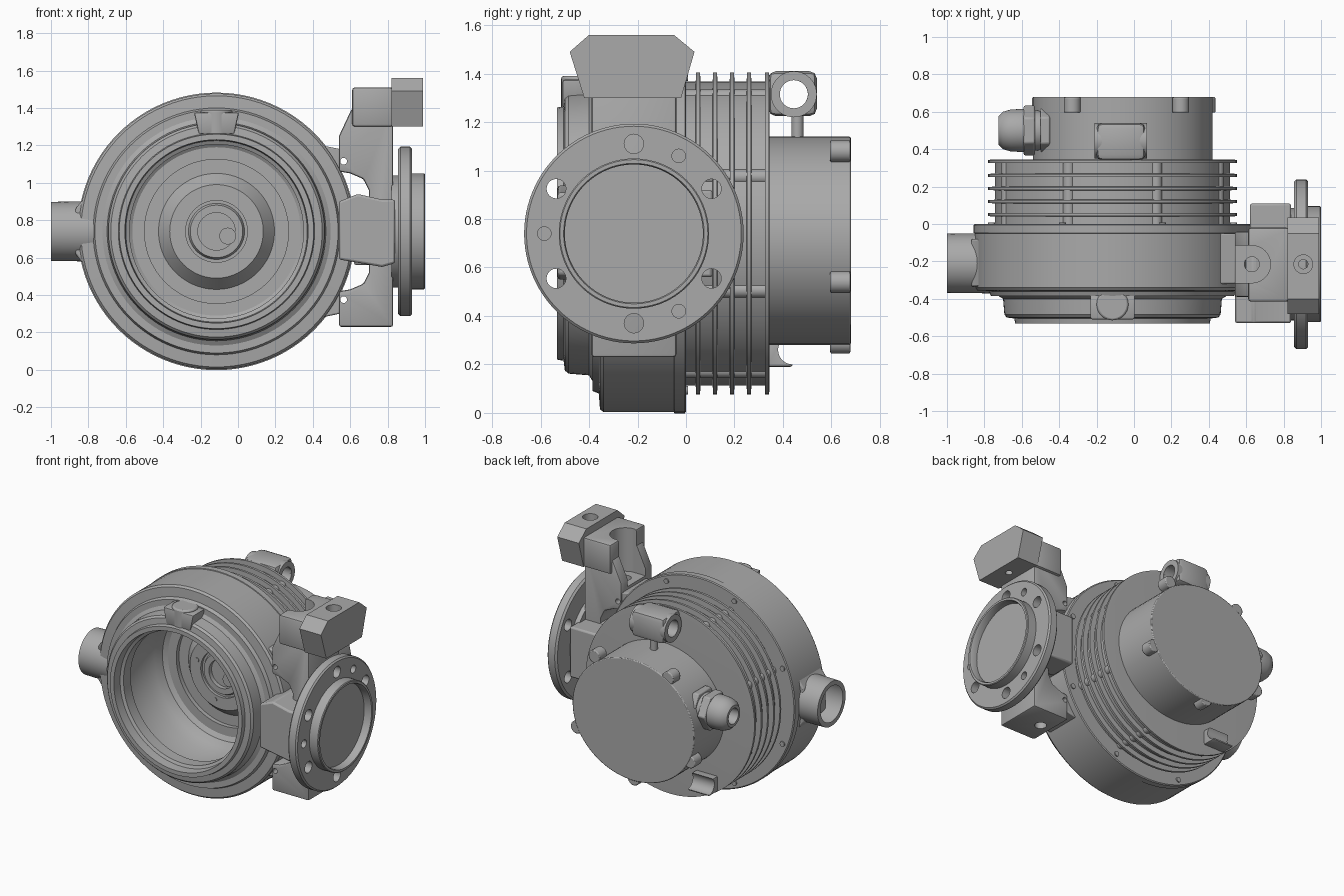
import bpy, bmesh, math
from mathutils import Vector

cube = bpy.data.objects.get("Cube")
if cube:
    bpy.data.objects.remove(cube, do_unlink=True)

grey = bpy.data.materials.new("cast_metal_grey")
grey.use_nodes = True
COL = (0.4, 0.4, 0.4, 1)
grey.diffuse_color = COL
grey.node_tree.nodes["Principled BSDF"].inputs["Base Color"].default_value = COL

parts = []
CX, CZ = -0.115, 0.74      # main axis
FY = -0.215                # side nozzle axis


def place(axis, u, v, a):
    """u, v are the two cross-section axes, a runs along the named axis."""
    return Vector({"x": (a, u, v), "y": (u, a, v), "z": (u, v, a)}[axis])


def finish(name, bm, bevel=0.0):
    bmesh.ops.recalc_face_normals(bm, faces=bm.faces)
    me = bpy.data.meshes.new(name)
    bm.to_mesh(me)
    bm.free()
    me.materials.append(grey)
    ob = bpy.data.objects.new(name, me)
    bpy.context.collection.objects.link(ob)
    parts.append(ob)
    if bevel:
        mod = ob.modifiers.new("soft_edges", "BEVEL")
        mod.width, mod.segments, mod.limit_method = bevel, 2, "ANGLE"
    return ob


def prism(name, pts, axis, a, b, bevel=0.0):
    bm = bmesh.new()
    lo = [bm.verts.new(place(axis, u, v, a)) for u, v in pts]
    hi = [bm.verts.new(place(axis, u, v, b)) for u, v in pts]
    bm.faces.new(lo)
    bm.faces.new(hi[::-1])
    for i in range(len(pts)):
        j = (i + 1) % len(pts)
        bm.faces.new((lo[i], lo[j], hi[j], hi[i]))
    return finish(name, bm, bevel)


def box(name, x, y, z, bevel=0.0):
    return prism(name, [(x[0], y[0]), (x[1], y[0]), (x[1], y[1]), (x[0], y[1])],
                 "z", z[0], z[1], bevel)


def ring(u, v, r, n=32, rv=None):
    return [(u + r * math.cos(t), v + (rv or r) * math.sin(t))
            for t in (2 * math.pi * i / n for i in range(n))]


def rod(name, axis, u, v, r, a, b, n=32, bevel=0.0):
    return prism(name, ring(u, v, r, n), axis, a, b, bevel)


def lathe(name, profile, axis, u, v, closed=False, n=96):
    """profile: (radius, position along axis)"""
    bm = bmesh.new()
    vs = [bm.verts.new(place(axis, u + r, v, a)) for r, a in profile]
    es = [bm.edges.new(p) for p in zip(vs, vs[1:])]
    if closed:
        es.append(bm.edges.new((vs[-1], vs[0])))
    bmesh.ops.spin(bm, geom=vs + es, cent=place(axis, u, v, 0), axis=place(axis, 0, 0, 1),
                   angle=2 * math.pi, steps=n)
    bmesh.ops.remove_doubles(bm, verts=bm.verts, dist=1e-5)
    return finish(name, bm)


def cut(ob, *cutters):
    for c in cutters:
        mod = ob.modifiers.new("cut", "BOOLEAN")
        mod.operation, mod.object, mod.solver = "DIFFERENCE", c, "EXACT"
    dg = bpy.context.evaluated_depsgraph_get()
    dg.update()
    me = bpy.data.meshes.new_from_object(ob.evaluated_get(dg))
    ob.modifiers.clear()
    ob.data = me
    for c in cutters:
        parts.remove(c)
        bpy.data.objects.remove(c, do_unlink=True)


# Pump casing: stepped shell with open front chamber
lathe("pump_casing", [
    (0, 0.01), (0.1, 0.01), (0.1, -0.02), (0.14, -0.02), (0.15, 0), (0.165, 0),
    (0.165, -0.02), (0.25, -0.02), (0.31, 0.05), (0.385, 0.05), (0.385, 0.02),
    (0.45, 0.02), (0.48, 0), (0.5, -0.06), (0.53, -0.12), (0.53, -0.35), (0.5, -0.38),
    (0.465, -0.38), (0.465, -0.46), (0.485, -0.47), (0.49, -0.533), (0.52, -0.533),
    (0.525, -0.505), (0.565, -0.5), (0.578, -0.485), (0.585, -0.4), (0.61, -0.385),
    (0.65, -0.385), (0.66, -0.36), (0.725, -0.355), (0.737, -0.34), (0.737, -0.05),
    (0.742, -0.048), (0.742, -0.005), (0.735, 0), (0.55, 0), (0.55, 0.12), (0, 0.12)],
    "y", CX, CZ)
rod("shaft_socket", "y", -0.055, 0.715, 0.045, -0.03, 0.03, 24)
for k in range(4):
    t = math.radians(75 + 90 * k)
    rod("hub_screw", "y", CX + 0.2 * math.cos(t), CZ + 0.2 * math.sin(t), 0.015, -0.024, 0, 16)

# Front vent boss
vent = prism("vent_boss", [(-0.235, 1.375), (0.005, 1.375), (-0.02, 1.26), (-0.21, 1.26)],
             "y", -0.51, -0.37, 0.01)
cut(vent, rod("cutter", "z", CX, -0.455, 0.02, 1.3, 1.5, 16))
rod("vent_boss_root", "z", CX, -0.43, 0.085, 1.25, 1.39, 32, 0.01)

# Finned motor housing, hollow at the front around the chamber
fins = [(0, 0.13), (0.56, 0.13), (0.56, 0), (0.628, 0)]
for y in (0.05, 0.12, 0.19, 0.26, 0.335):
    fins += [(0.628, y - 0.01), (0.665, y - 0.008), (0.665, y + 0.008), (0.628, y + 0.01)]
lathe("finned_housing", fins + [(0, 0.345)], "y", CX, CZ)
for k in range(8):
    t = math.radians(22.5 + 45 * k)
    c, s = math.cos(t), math.sin(t)
    rod("fin_boss", "y", CX + 0.61 * c, CZ + 0.61 * s, 0.032, 0, 0.34, 20)
    rod("casing_bolt", "y", CX + 0.7 * c, CZ + 0.7 * s, 0.018, -0.01, 0.008, 16)

# Rear electronics cover with screw tabs
prism("rear_cover", ring(-0.06, 0.71, 0.48, 80, 0.43), "y", 0.33, 0.68, 0.006)
for x, z in ((0.25, 1.08), (0.39, 0.54), (-0.06, 0.29), (-0.33, 1.08), (-0.5, 0.53)):
    rod("cover_tab", "y", x, z, 0.045, 0.595, 0.678, 24, 0.006)

# Lifting lug with through hole and its bolt
lug = box("lifting_lug", (-0.2, 0.06), (0.34, 0.54), (1.225, 1.41), 0.03)
cut(lug, rod("cutter", "x", 0.445, 1.315, 0.058, -0.4, 0.3))
lathe("lug_collar", [(0.058, -0.21), (0.095, -0.21), (0.095, 0.07), (0.058, 0.07)],
      "x", 0.445, 1.315, True, 40)
rod("lug_bolt", "z", -0.07, 0.46, 0.025, 1.1, 1.24, 20)

# Lower cable saddle
saddle = box("cable_saddle", (-0.49, -0.32), (0.33, 0.44), (0.19, 0.3), 0.01)
cut(saddle, rod("cutter", "x", 0.44, 0.26, 0.06, -0.6, -0.2))

# Cable gland: two hex nuts and a domed sleeve
for a, b, r in ((-0.5, -0.45, 0.14), (-0.59, -0.53, 0.135)):
    rod("gland_nut", "x", 0.5, 0.85, r, a, b, 6, 0.008)
lathe("gland_sleeve", [(0, -0.45), (0.1, -0.45), (0.115, -0.6), (0.112, -0.66), (0.1, -0.7),
                       (0.075, -0.725), (0.055, -0.725), (0.05, -0.6), (0, -0.6)],
      "x", 0.5, 0.85, n=48)
rod("gland_stub", "x", 0.5, 0.85, 0.1, -0.46, -0.3)

# Outlet pipe with a flared root
lathe("outlet_pipe", [(0.125, -1), (0.158, -1), (0.161, -0.75), (0, -0.75), (0, -0.8),
                      (0.125, -0.8)], "x", -0.21, CZ, n=64)
prism("outlet_root", [(-0.87, 0.62), (-0.83, 0.57), (-0.8, 0.51), (-0.73, 0.51),
                      (-0.73, 0.97), (-0.8, 0.97), (-0.83, 0.91), (-0.87, 0.86)],
      "y", -0.335, -0.08, 0.01)

# Side flange with raised rim, drilled on a bolt circle
flange = lathe("side_flange", [(0, 0.82), (0.3, 0.82), (0.3, 0.855), (0.44, 0.855), (0.453, 0.868),
                               (0.453, 0.92), (0.443, 0.93), (0.31, 0.93), (0.31, 0.995),
                               (0.305, 1), (0.29, 1), (0.285, 0.99), (0.285, 0.945), (0, 0.945)],
               "x", FY, CZ)
holes = [(30 + 60 * k, 0.04, 0.8) for k in range(6)] + [(a, 0.028, 0.89) for a in (60, 180, 300)]
drills = []
for deg, r, start in holes:
    t = math.radians(deg)
    drills.append(rod("cutter", "x", FY + 0.37 * math.cos(t), CZ + 0.37 * math.sin(t),
                      r, start, 1.1, 24))
cut(flange, *drills)

# Bracket joining casing and flange, with a vertical slot at the top
bracket = prism("flange_bracket", [
    (0.54, 0.23), (0.83, 0.23), (0.83, 1.4), (0.61, 1.4), (0.54, 1.25),
    (0.54, 1.06), (0.6, 1.05), (0.67, 1.02), (0.7, 0.96), (0.7, 0.52), (0.67, 0.46),
    (0.6, 0.43), (0.54, 0.42)], "y", -0.39, -0.04, 0.012)
head = prism("bracket_head", [(0.61, 1.3), (0.83, 1.3), (0.83, 1.51), (0.61, 1.51)],
             "y", -0.415, -0.02, 0.015)
for ob in (bracket, head):
    cut(ob, rod("cutter", "z", 0.63, FY, 0.1, 1.2, 1.7),
        box("cutter", (0.3, 0.63), (FY - 0.0999, FY + 0.0999), (1.2, 1.7)))
cut(bracket, rod("cutter", "z", 0.63, FY, 0.04, 0.1, 1.4, 24),
    *[rod("cutter", "y", 0.565, z, 0.018, -0.6, 0.2, 16) for z in (1.115, 0.375)])

# Webs that carry the bracket on the casing
for side in (1, -1):
    prism("bracket_web", [(0.4, CZ + side * h) for h in (0.34, 0.47)]
          + [(0.545, CZ + side * h) for h in (0.44, 0.33)], "y", -0.32, -0.05, 0.008)

# Nozzle body with tapered front and back cheeks
prism("nozzle_body", [(0.54, 0.59), (0.77, 0.55), (0.84, 0.57), (0.84, 0.91), (0.77, 0.91),
                      (0.64, 0.94), (0.54, 0.9)], "y", -0.53, -0.04, 0.012)
box("nozzle_rear_cheek", (0.62, 0.84), (-0.1, 0.11), (0.56, 0.92), 0.012)

# Hexagonal top block with drilled hole
cap = prism("top_block", [(-0.48, 1.49), (-0.4, 1.56), (-0.05, 1.56), (0.035, 1.49),
                          (-0.02, 1.3), (-0.42, 1.3)], "x", 0.82, 0.99)
cut(cap, rod("cutter", "z", 0.905, FY, 0.05, 1.4, 1.7), rod("cutter", "z", 0.905, FY, 0.025, 1.2, 1.5, 16))

# Smooth shading with sharp edges kept
bpy.ops.object.select_all(action="DESELECT")
for ob in parts:
    ob.select_set(True)
bpy.context.view_layer.objects.active = parts[0]
bpy.ops.object.shade_smooth_by_angle(angle=math.radians(30))
